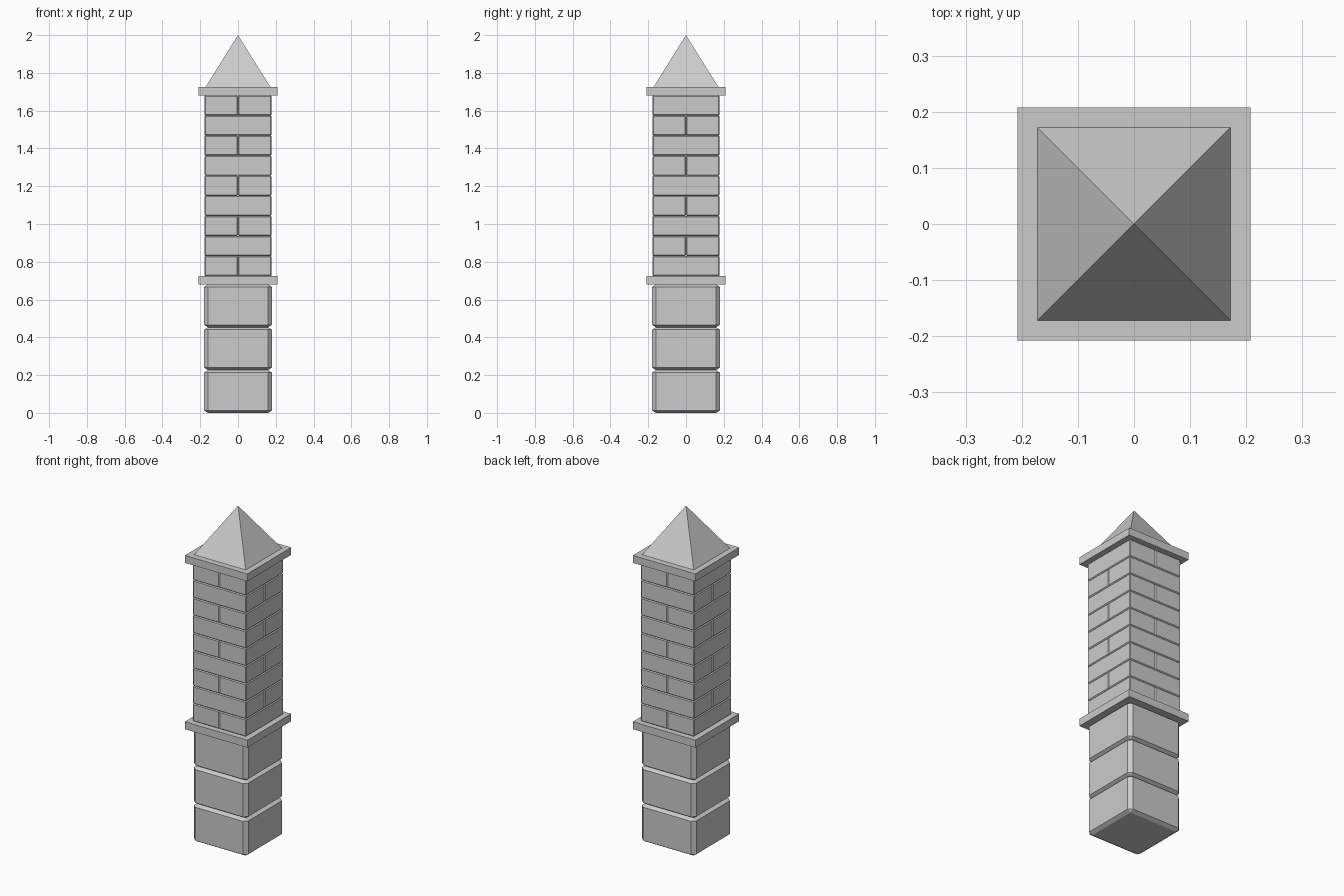
import bpy, bmesh

if "Cube" in bpy.data.objects:
    bpy.data.objects.remove(bpy.data.objects["Cube"])


def chamfered_box(name, size, centre, chamfer=0.0, scale_chamfer=False):
    """Box with flat chamfers; scale_chamfer stretches the chamfer with the box."""
    bm = bmesh.new()
    bmesh.ops.create_cube(bm, size=1.0)
    if not scale_chamfer:
        bmesh.ops.scale(bm, vec=size, verts=bm.verts)
    if chamfer:
        bmesh.ops.bevel(bm, geom=list(bm.edges), offset=chamfer, segments=1,
                        affect='EDGES', profile=0.5)
    if scale_chamfer:
        bmesh.ops.scale(bm, vec=size, verts=bm.verts)
    return finish(name, bm, centre)


def finish(name, bm, location):
    mesh = bpy.data.meshes.new(name)
    bm.to_mesh(mesh)
    bm.free()
    obj = bpy.data.objects.new(name, mesh)
    obj.location = location
    bpy.context.collection.objects.link(obj)
    return obj


LOWER_TOP, SLAB, UPPER_TOP = 0.68, 0.045, 1.68

# Three large base stones
h = LOWER_TOP / 3
for i in range(3):
    chamfered_box(f"base_stone_{i + 1}", (0.36, 0.36, h), (0, 0, h * (i + 0.5)),
                  0.058, True)

# Projecting slabs above the base and above the brickwork
for name, z in (("middle_slab", LOWER_TOP), ("cap_slab", UPPER_TOP)):
    chamfered_box(name, (0.416, 0.416, SLAB), (0, 0, z + SLAB / 2))

# Nine brick courses, two bricks each, direction alternating
COURSES, WIDTH = 9, 0.356
z0 = LOWER_TOP + SLAB
ch = (UPPER_TOP - z0) / COURSES
for i in range(COURSES):
    z = z0 + ch * (i + 0.5)
    for side, s in (("a", -1), ("b", 1)):
        off = s * WIDTH / 4
        if i % 2 == 0:
            size, pos = (WIDTH / 2, WIDTH, ch), (off, 0, z)
        else:
            size, pos = (WIDTH, WIDTH / 2, ch), (0, off, z)
        chamfered_box(f"brick_{i + 1}{side}", size, pos, 0.005)

# Pyramid roof
bm = bmesh.new()
r, roof_z = 0.172, UPPER_TOP + SLAB
base = [bm.verts.new((x, y, 0)) for x, y in ((-r, -r), (r, -r), (r, r), (-r, r))]
apex = bm.verts.new((0, 0, 2.0 - roof_z))
bm.faces.new(base[::-1])
for i in range(4):
    bm.faces.new((base[i], base[(i + 1) % 4], apex))
finish("pyramid_roof", bm, (0, 0, roof_z))
